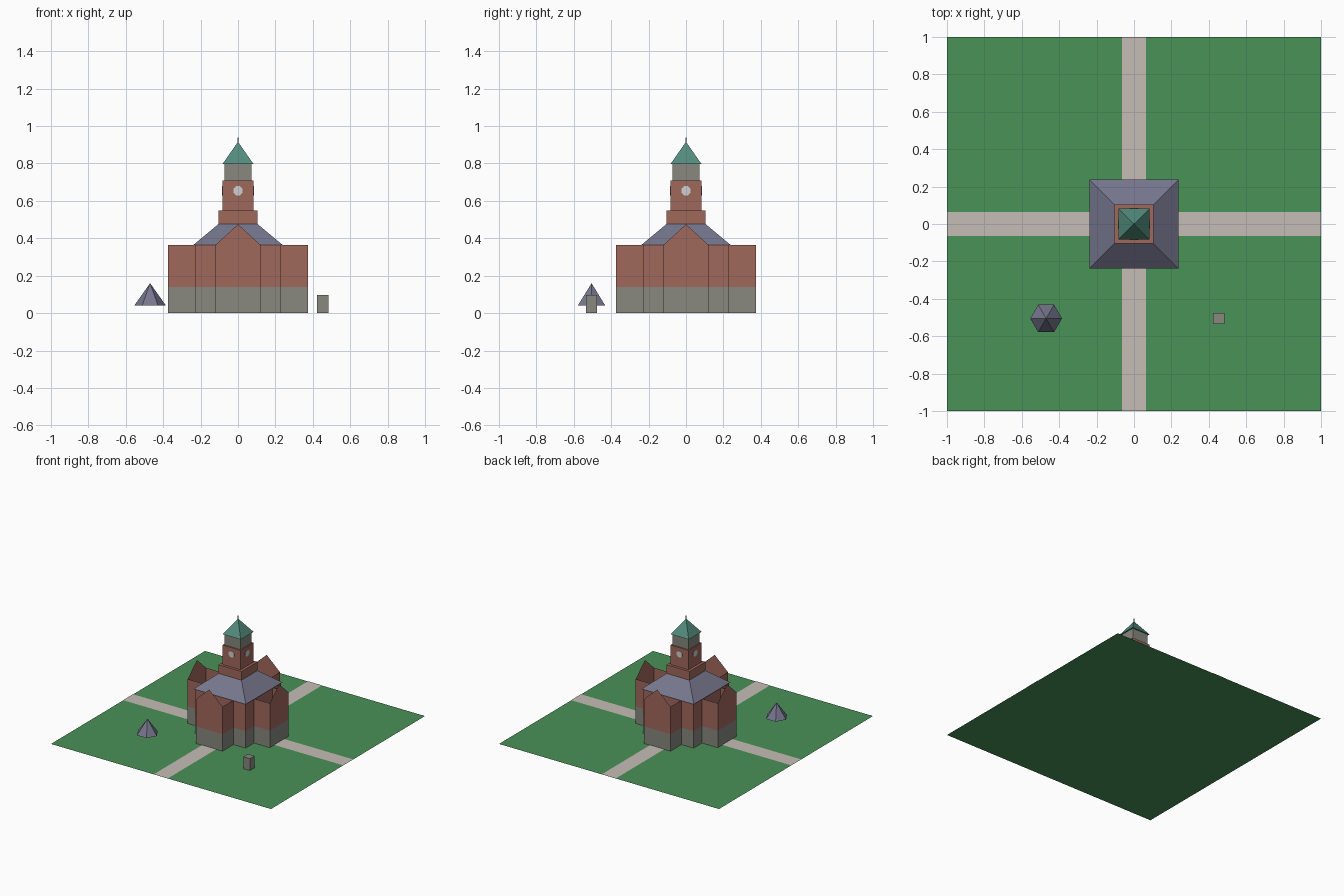
import bpy, bmesh
from math import pi, radians
from mathutils import Matrix, Vector

old = bpy.data.objects.get("Cube")
if old:
    bpy.data.objects.remove(old)


def material(name, rgb):
    """Flat material from 0-255 sRGB values."""
    lin = [((c / 255 + 0.055) / 1.055) ** 2.4 for c in rgb] + [1]
    m = bpy.data.materials.new(name)
    m.use_nodes = True
    m.diffuse_color = lin
    bsdf = m.node_tree.nodes["Principled BSDF"]
    bsdf.inputs["Base Color"].default_value = lin
    bsdf.inputs["Roughness"].default_value = 0.9
    return m


grass = material("grass green", (74, 146, 87))
paving = material("path beige", (198, 190, 182))
brick = material("red brick", (160, 104, 92))
stone = material("grey stone", (136, 136, 128))
slate = material("blue slate", (118, 118, 142))
copper = material("copper green", (82, 140, 125))
dial = material("clock white", (208, 208, 208))


def finish(name, bm, *mats):
    mesh = bpy.data.meshes.new(name)
    bm.to_mesh(mesh)
    bm.free()
    for m in mats:
        mesh.materials.append(m)
    obj = bpy.data.objects.new(name, mesh)
    bpy.context.collection.objects.link(obj)
    return obj


def box(name, half_x, half_y, z0, z1, mat, x=0, y=0):
    bm = bmesh.new()
    bmesh.ops.create_cube(bm, size=1)
    bmesh.ops.scale(bm, vec=(2 * half_x, 2 * half_y, z1 - z0), verts=bm.verts)
    bmesh.ops.translate(bm, vec=(x, y, (z0 + z1) / 2), verts=bm.verts)
    return finish(name, bm, mat)


def plate(name, half_x, half_y, z, mat):
    bm = bmesh.new()
    bmesh.ops.create_grid(bm, x_segments=1, y_segments=1, size=1)
    bmesh.ops.scale(bm, vec=(half_x, half_y, 1), verts=bm.verts)
    bmesh.ops.translate(bm, vec=(0, 0, z), verts=bm.verts)
    return finish(name, bm, mat)


def cone(name, sides, r0, r1, z0, z1, mat, x=0, y=0, turn=0):
    bm = bmesh.new()
    bmesh.ops.create_cone(bm, cap_ends=True, segments=sides, radius1=r0,
                          radius2=r1, depth=z1 - z0)
    bmesh.ops.remove_doubles(bm, verts=bm.verts, dist=1e-5)
    bmesh.ops.rotate(bm, verts=bm.verts, matrix=Matrix.Rotation(turn, 3, "Z"))
    bmesh.ops.translate(bm, vec=(x, y, (z0 + z1) / 2), verts=bm.verts)
    return finish(name, bm, mat)


BASE, EAVE, PEAK = 0.14, 0.365, 0.475


def walls(name, outline, closed=False, angle=0):
    """Open-topped walls along (x, y, top) points, stone below and brick above."""
    bm = bmesh.new()
    rot = Matrix.Rotation(angle, 3, "Z")
    columns = [[bm.verts.new(rot @ Vector((x, y, z))) for z in (0, BASE, top)]
               for x, y, top in outline]
    pairs = list(zip(columns, columns[1:]))
    if closed:
        pairs.append((columns[-1], columns[0]))
    for a, b in pairs:
        for level in range(2):
            f = bm.faces.new((a[level], b[level], b[level + 1], a[level + 1]))
            f.material_index = level
    return finish(name, bm, stone, brick)


# Lawn with crossing paths
plate("lawn", 1, 1, 0, grass)
plate("path_north_south", 0.064, 1, 0.002, paving)
plate("path_east_west", 1, 0.064, 0.002, paving)

# Central hall and four gabled wings
C, W, R = 0.23, 0.12, 0.373
walls("hall_walls", [(-C, -C, EAVE), (C, -C, EAVE), (C, C, EAVE), (-C, C, EAVE)], True)
wing = [(-W, -C, EAVE), (-W, -R, EAVE), (0, -R, PEAK), (W, -R, EAVE), (W, -C, EAVE)]
for i, side in enumerate(("front", "left", "back", "right")):
    walls(side + "_wing_walls", wing, angle=i * pi / 2)

# Hipped hall roof
D = 2 ** 0.5
cone("hall_roof", 4, 0.238 * D, 0.1 * D, EAVE, 0.48, slate, turn=pi / 4)

# Stepped tower
box("tower_base", 0.104, 0.104, 0.475, 0.548, brick)
box("tower_shaft", 0.083, 0.083, 0.548, 0.708, brick)
box("belfry", 0.073, 0.073, 0.708, 0.797, stone)
cone("spire", 4, 0.083 * D, 0, 0.797, 0.916, copper, turn=pi / 4)
box("finial", 0.002, 0.002, 0.9, 0.94, slate)

# Clock dial on each tower face
for i, side in enumerate(("front", "left", "back", "right")):
    bm = bmesh.new()
    bmesh.ops.create_cone(bm, cap_ends=True, segments=8, radius1=0.027,
                          radius2=0.027, depth=0.004)
    bmesh.ops.rotate(bm, verts=bm.verts, matrix=Matrix.Rotation(pi / 8, 3, "Z"))
    bmesh.ops.rotate(bm, verts=bm.verts, matrix=Matrix.Rotation(radians(90), 3, "X"))
    bmesh.ops.translate(bm, vec=(0, -0.084, 0.654), verts=bm.verts)
    bmesh.ops.rotate(bm, verts=bm.verts, matrix=Matrix.Rotation(i * pi / 2, 3, "Z"))
    finish(side + "_clock_dial", bm, dial)

# Canopy and stone pedestal on the lawn
cone("canopy_roof", 6, 0.085, 0, 0.04, 0.16, slate, x=-0.47, y=-0.505, turn=pi / 6)
box("pedestal", 0.03, 0.03, 0, 0.098, stone, x=0.453, y=-0.505)
